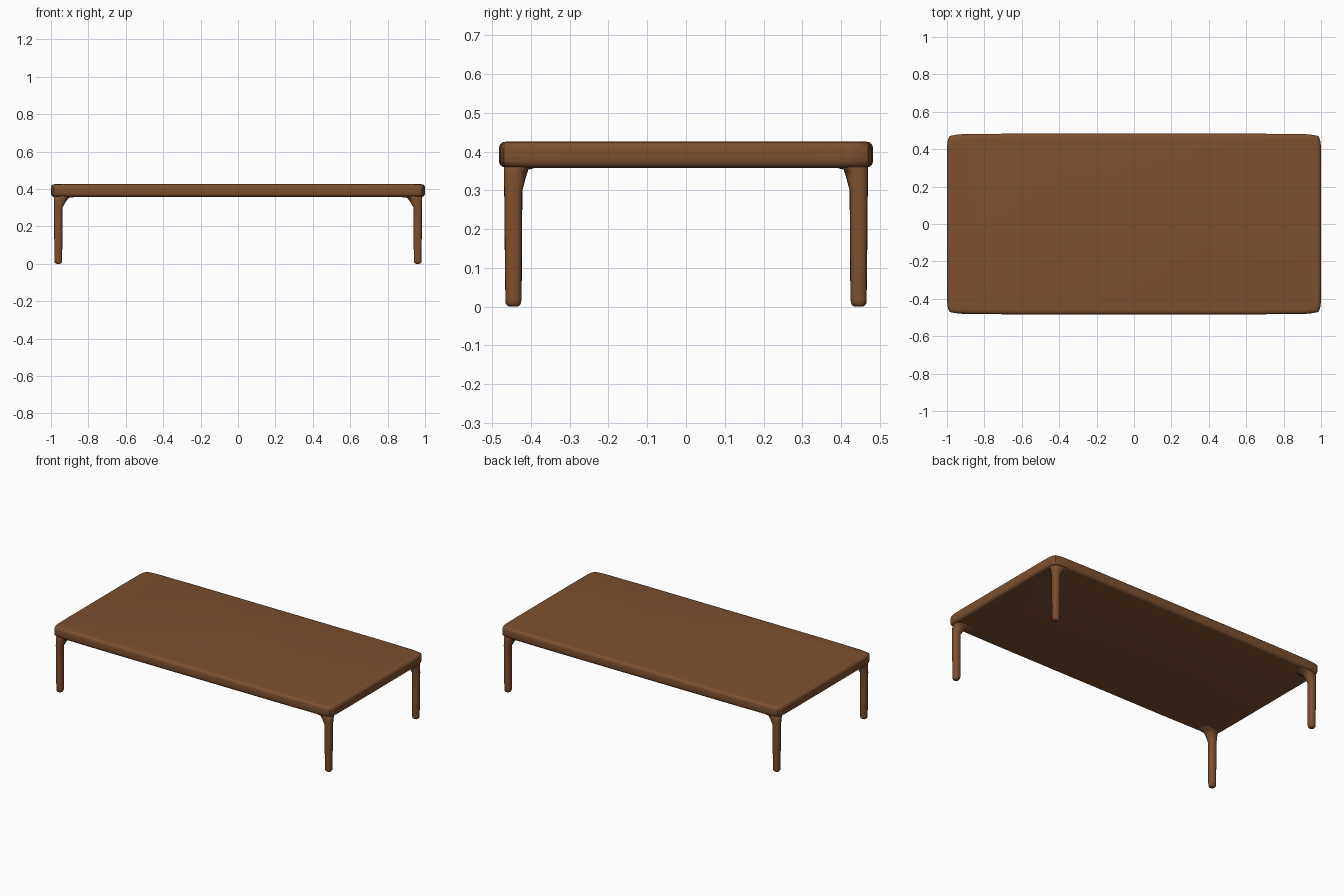
import bpy, bmesh, math

if "Cube" in bpy.data.objects:
    bpy.data.objects.remove(bpy.data.objects["Cube"])

wood = bpy.data.materials.new("brown wood")
wood.diffuse_color = (0.205, 0.080, 0.028, 1)
wood.use_nodes = True
wood.node_tree.nodes["Principled BSDF"].inputs["Base Color"].default_value = wood.diffuse_color


def loft(name, rings, angle):
    """Skin a stack of equal-length point rings and cap both ends."""
    bm = bmesh.new()
    loops = [[bm.verts.new(p) for p in ring] for ring in rings]
    n = len(loops[0])
    for a, b in zip(loops, loops[1:]):
        for i in range(n):
            j = (i + 1) % n
            bm.faces.new((a[i], a[j], b[j], b[i]))
    bm.faces.new(loops[0])
    bm.faces.new(loops[-1])
    bmesh.ops.recalc_face_normals(bm, faces=bm.faces)
    mesh = bpy.data.meshes.new(name)
    bm.to_mesh(mesh)
    bm.free()
    mesh.materials.append(wood)
    ob = bpy.data.objects.new(name, mesh)
    bpy.context.collection.objects.link(ob)
    bpy.ops.object.select_all(action='DESELECT')
    ob.select_set(True)
    bpy.context.view_layer.objects.active = ob
    bpy.ops.object.shade_smooth_by_angle(angle=math.radians(angle))
    return ob


# Table top: slightly bowed outline with soft corners, mirrored from one quarter
quarter = [(1.0, 0.30), (0.999, 0.42), (0.995, 0.45), (0.985, 0.47),
           (0.96, 0.476), (0.92, 0.48), (0.67, 0.483)]
outline = (quarter + [(-x, y) for x, y in reversed(quarter)]
           + [(-x, -y) for x, y in quarter] + [(x, -y) for x, y in reversed(quarter)])
edge = [(0.358, 0.020), (0.360, 0.011), (0.366, 0.003), (0.376, 0), (0.408, 0),
        (0.418, 0.003), (0.424, 0.010), (0.426, 0.022)]
loft("table_top", [[(x * (1 - d), y * (1 - d / 0.483), z) for x, y in outline]
                   for z, d in edge], 40)

# Legs: rounded-square section flaring inwards into the underside
# each ring: z, inner x, outer x, inner y, outer y
leg = [(0.366, 0.80, 0.986, 0.36, 0.470), (0.353, 0.905, 0.985, 0.407, 0.470),
       (0.33, 0.922, 0.984, 0.414, 0.470), (0.30, 0.939, 0.984, 0.422, 0.469),
       (0.18, 0.939, 0.983, 0.423, 0.468), (0.02, 0.940, 0.981, 0.424, 0.466),
       (0.008, 0.942, 0.980, 0.426, 0.465), (0.002, 0.946, 0.976, 0.430, 0.461),
       (0.0, 0.952, 0.970, 0.436, 0.455)]


def section(z, x0, x1, y0, y1, sx, sy, n=20):
    pts = []
    for i in range(n):
        c, s = math.cos(math.tau * i / n), math.sin(math.tau * i / n)
        u = math.copysign(abs(c) ** 0.75, c)
        v = math.copysign(abs(s) ** 0.75, s)
        pts.append((sx * ((x0 + x1) / 2 + u * (x1 - x0) / 2),
                    sy * ((y0 + y1) / 2 + v * (y1 - y0) / 2), z))
    return pts


for fb, sy in (("front", -1), ("back", 1)):
    for lr, sx in (("left", -1), ("right", 1)):
        loft(f"{fb}_{lr}_leg", [section(*r, sx, sy) for r in leg], 60)
